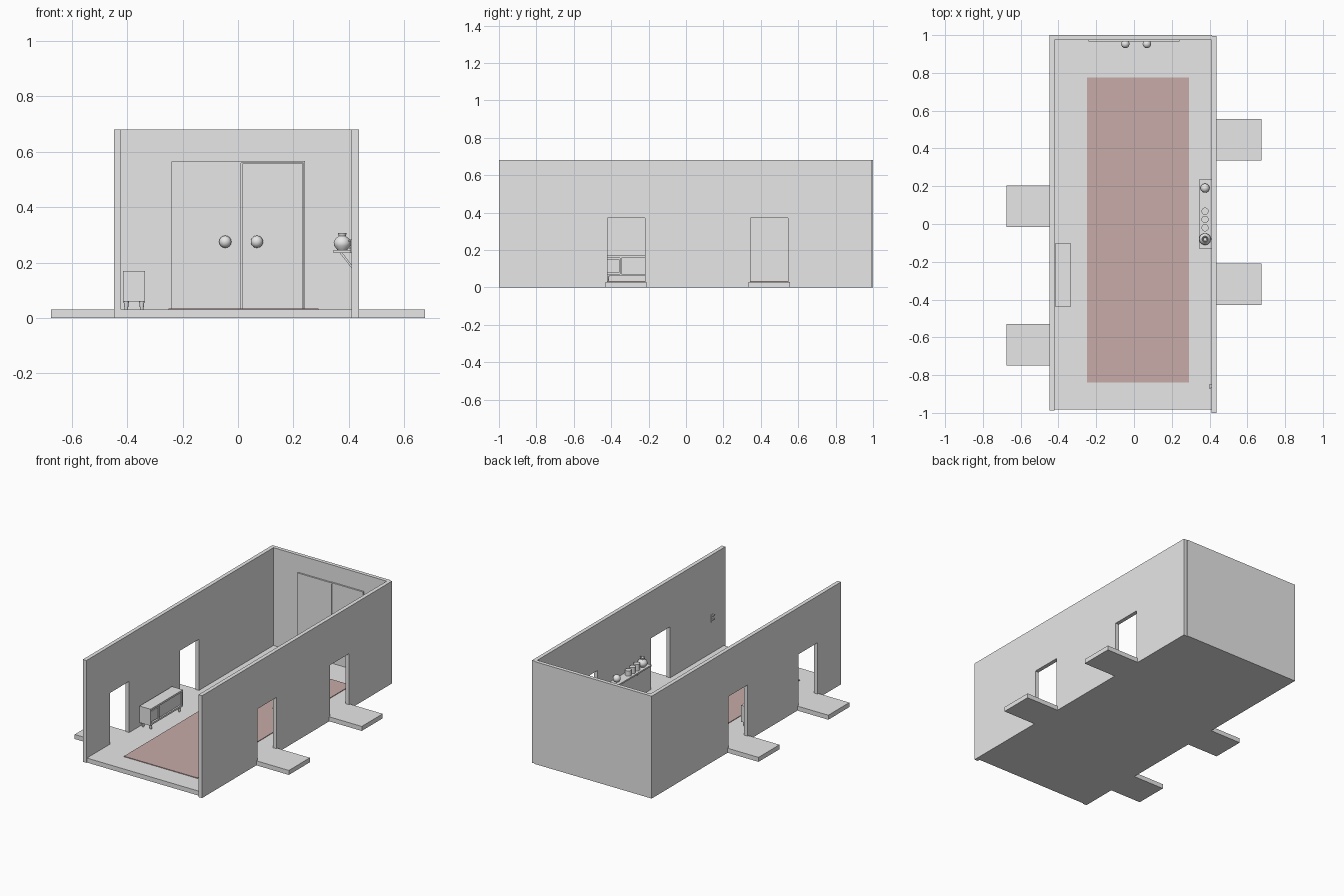
import bpy, bmesh, math
from mathutils import Matrix, Vector

old = bpy.data.objects.get("Cube")
if old:
    bpy.data.objects.remove(old, do_unlink=True)


def material(name, rgb):
    m = bpy.data.materials.new(name)
    m.use_nodes = True
    m.diffuse_color = (*rgb, 1)
    m.node_tree.nodes["Principled BSDF"].inputs["Base Color"].default_value = (*rgb, 1)
    return m


GREY = material("plain grey", (0.8, 0.8, 0.8))
RED = material("faded red", (0.57, 0.41, 0.39))


def finish(name, bm, mat=GREY, smooth=False):
    bmesh.ops.recalc_face_normals(bm, faces=bm.faces)
    mesh = bpy.data.meshes.new(name)
    bm.to_mesh(mesh)
    bm.free()
    mesh.materials.append(mat)
    ob = bpy.data.objects.new(name, mesh)
    bpy.context.collection.objects.link(ob)
    if smooth:
        bpy.ops.object.select_all(action='DESELECT')
        ob.select_set(True)
        bpy.context.view_layer.objects.active = ob
        bpy.ops.object.shade_smooth_by_angle(angle=math.radians(40))
    return ob


def box(name, x, y, z, mat=GREY):
    """Box from (low, high) ranges on each axis."""
    bm = bmesh.new()
    bmesh.ops.create_cube(bm, size=1)
    for v in bm.verts:
        v.co = Vector([r[0] if c < 0 else r[1] for c, r in zip(v.co, (x, y, z))])
    return finish(name, bm, mat)


def extrude(name, points, direction):
    bm = bmesh.new()
    face = bm.faces.new([bm.verts.new(p) for p in points])
    out = bmesh.ops.extrude_face_region(bm, geom=[face])
    moved = [g for g in out["geom"] if isinstance(g, bmesh.types.BMVert)]
    bmesh.ops.translate(bm, verts=moved, vec=direction)
    if not face.is_valid or len([f for f in bm.faces if len(f.verts) == len(points)]) < 2:
        bm.faces.new(bm.verts[:len(points)])
    return finish(name, bm)


def lathe(name, profile, loc, steps=24):
    bm = bmesh.new()
    verts = [bm.verts.new((r, 0, z)) for r, z in profile]
    edges = [bm.edges.new(p) for p in zip(verts, verts[1:])]
    bmesh.ops.spin(bm, geom=verts + edges, cent=(0, 0, 0), axis=(0, 0, 1),
                   angle=math.tau, steps=steps)
    bmesh.ops.remove_doubles(bm, verts=bm.verts, dist=0.0001)
    bmesh.ops.translate(bm, verts=bm.verts, vec=loc)
    return finish(name, bm, smooth=True)


def ball(name, loc, radius):
    bm = bmesh.new()
    bmesh.ops.create_uvsphere(bm, u_segments=24, v_segments=14, radius=radius,
                              matrix=Matrix.Translation(loc))
    return finish(name, bm, smooth=True)


FLOOR, TOP, DOOR_TOP = 0.03, 0.68, 0.37

# floor, rug and end wall
box("floor", (-0.43, 0.42), (-0.983, 0.99), (0, FLOOR))
box("rug", (-0.25, 0.29), (-0.84, 0.775), (FLOOR, 0.034), RED)
box("back_wall", (-0.448, 0.412), (0.975, 1.0), (0, TOP))


# side walls with doorway notches, each doorway with a threshold slab
def side_wall(name, x, thickness, y0, y1, doorways, outer):
    outline = [(y0, 0)]
    for i, mid in enumerate(doorways):
        a, b = mid - 0.1, mid + 0.1
        outline += [(a, 0), (a, DOOR_TOP), (b, DOOR_TOP), (b, 0)]
        box(f"{name}_threshold_{i + 1}", sorted((x + thickness / 2, outer)),
            (mid - 0.11, mid + 0.11), (0, FLOOR))
        box(f"{name}_sill_{i + 1}", (x, x + thickness), (a, b), (0, FLOOR))
    outline += [(y1, 0), (y1, TOP), (y0, TOP)]
    extrude(name, [(x, y, z) for y, z in outline], (thickness, 0, 0))


side_wall("left_wall", 0.41, 0.026, -1.0, 0.995, (-0.32, 0.445), 0.675)
side_wall("right_wall", -0.448, 0.026, -0.988, 0.995, (-0.64, 0.093), -0.675)

# double door on the end wall
box("door_right_leaf", (-0.24, 0.01), (0.965, 0.976), (FLOOR, 0.565))
box("door_left_leaf", (0.016, 0.234), (0.969, 0.976), (FLOOR, 0.557))
box("door_frame_top", (0.01, 0.24), (0.965, 0.976), (0.559, 0.567))
box("door_frame_side", (0.236, 0.242), (0.965, 0.976), (FLOOR, 0.567))
for side, x in (("right", -0.046), ("left", 0.068)):
    ball(f"door_knob_{side}", (x, 0.953, 0.275), 0.022)

# low cabinet: shell, panels and legs
CX, CY, CZ = (-0.415, -0.335), (-0.44, -0.1), (0.06, 0.17)
box("cabinet_top", CX, CY, (0.158, CZ[1]))
box("cabinet_bottom", CX, CY, (CZ[0], 0.072))
box("cabinet_back", (CX[0], -0.405), CY, CZ)
for i, y in enumerate((-0.44, -0.353, -0.108)):
    box(f"cabinet_divider_{i + 1}", CX, (y, y + 0.008), CZ)
box("cabinet_small_door", (-0.35, -0.338), (-0.43, -0.355), (0.08, 0.15))
box("cabinet_large_panel", (-0.36, -0.345), (-0.345, -0.108), (0.07, 0.16))
for i, x in enumerate((-0.403, -0.347)):
    for j, y in enumerate((-0.42, -0.12)):
        lathe(f"cabinet_leg_{i}{j}",
              [(0, FLOOR), (0.006, FLOOR), (0.01, 0.062), (0, 0.062)], (x, y, 0), 12)

# wall shelf on slanted brackets
box("shelf", (0.345, 0.412), (-0.13, 0.235), (0.235, 0.245))
for i, y in enumerate((-0.08, 0.18)):
    extrude(f"shelf_bracket_{i + 1}",
            [(0.365, y, 0.237), (0.375, y, 0.237), (0.411, y, 0.19), (0.411, y, 0.178)],
            (0, 0.012, 0))

# things standing on the shelf
lathe("vase", [(0, 0), (0.017, 0), (0.029, 0.015), (0.031, 0.027), (0.026, 0.04),
               (0.013, 0.05), (0.016, 0.062), (0.012, 0.062), (0.009, 0.05), (0, 0.045)],
      (0.376, -0.08, 0.245))
for i, (y, h) in enumerate(((-0.02, 0.045), (0.024, 0.04), (0.068, 0.035))):
    lathe(f"jar_{i + 1}", [(0, 0), (0.019, 0), (0.019, h), (0, h)], (0.376, y, 0.245))
ball("ornament_ball", (0.376, 0.19, 0.269), 0.024)

# small wall hook near the open end
box("hook_plate", (0.406, 0.411), (-0.866, -0.846), (0.235, 0.285))
for i, z in enumerate((0.25, 0.275)):
    box(f"hook_peg_{i + 1}", (0.397, 0.407), (-0.872, -0.85), (z, z + 0.006))
